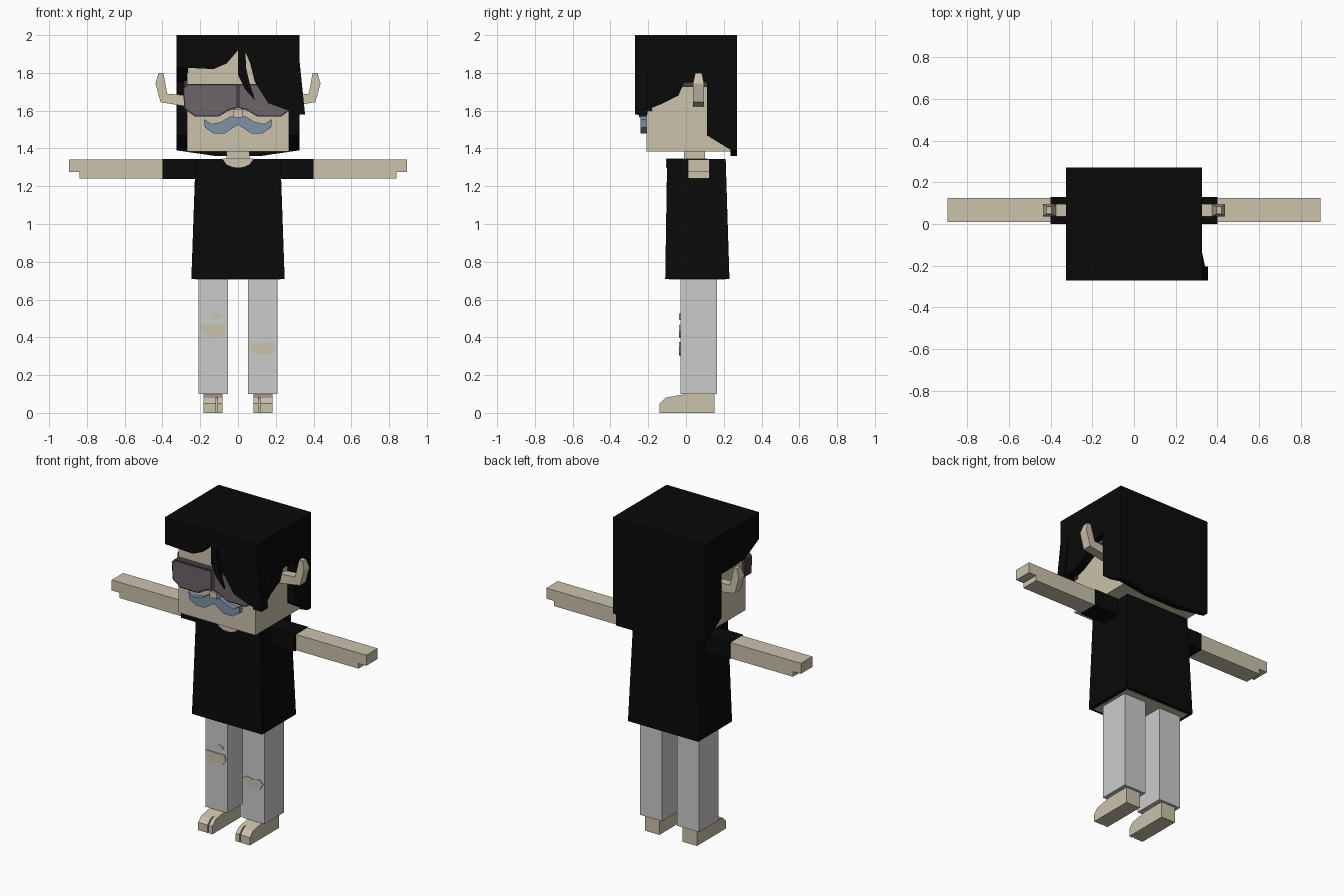
import bpy
import bmesh
from mathutils import Vector

cube = bpy.data.objects.get("Cube")
if cube:
    bpy.data.objects.remove(cube, do_unlink=True)


def material(name, r, g, b):
    m = bpy.data.materials.new(name)
    m.use_nodes = True
    m.diffuse_color = (r, g, b, 1)
    shader = next(n for n in m.node_tree.nodes if n.type == 'BSDF_PRINCIPLED')
    shader.inputs["Base Color"].default_value = (r, g, b, 1)
    shader.inputs["Roughness"].default_value = 0.8
    return m


SKIN = material("skin", 0.60, 0.54, 0.41)
BLACK = material("black", 0.003, 0.003, 0.003)
GREY = material("light grey cloth", 0.60, 0.60, 0.60)
LENS = material("smoky lens", 0.15, 0.125, 0.14)
FRAME = material("dark frame", 0.06, 0.05, 0.056)
BLUE = material("blue grey", 0.21, 0.29, 0.37)


def prism(name, outline, axis, lo, hi, mat):
    """Extrude a flat outline along x or y; outline is (y, z) or (x, z)."""
    bm = bmesh.new()
    place = (lambda a, b, d: (d, a, b)) if axis == 'x' else (lambda a, b, d: (a, d, b))
    near = [bm.verts.new(place(a, b, lo)) for a, b in outline]
    far = [bm.verts.new(place(a, b, hi)) for a, b in outline]
    bm.faces.new(near)
    bm.faces.new(far[::-1])
    n = len(near)
    for i in range(n):
        j = (i + 1) % n
        bm.faces.new((near[j], near[i], far[i], far[j]))
    bmesh.ops.recalc_face_normals(bm, faces=bm.faces)
    me = bpy.data.meshes.new(name)
    bm.to_mesh(me)
    bm.free()
    me.materials.append(mat)
    ob = bpy.data.objects.new(name, me)
    bpy.context.collection.objects.link(ob)
    return ob


def box(name, x, y, z, mat):
    return prism(name, [(x[0], z[0]), (x[1], z[0]), (x[1], z[1]), (x[0], z[1])],
                 'y', y[0], y[1], mat)


def mirrored(half):
    """Complete a half outline that starts and ends on the centre line."""
    return half + [(-x, z) for x, z in reversed(half) if abs(x) > 0.001]


def span(side, a, b):
    return sorted((side * a, side * b))


# Head and neck
box("head", (-0.27, 0.27), (-0.21, 0.24), (1.385, 1.96), SKIN)
box("neck", (-0.06, 0.06), (-0.01, 0.10), (1.30, 1.39), SKIN)
box("nose", (-0.025, 0.025), (-0.25, -0.2), (1.565, 1.605), SKIN)

# Hair: top, back, two sides and the swept fringe
box("hair_top", (-0.325, 0.325), (-0.27, 0.27), (1.94, 2.0), BLACK)
prism("hair_back", mirrored([(0, 1.36), (0.12, 1.36), (0.325, 1.39), (0.325, 2.0), (0, 2.0)]),
      'y', 0.235, 0.27, BLACK)

back_edge = [(0.11, 1.75), (0.11, 1.47), (0.24, 1.39), (0.27, 1.39), (0.27, 2.0), (-0.27, 2.0)]
hair_left = prism("hair_left_side", [(-0.27, 1.87), (-0.27, 1.58), (-0.13, 1.635),
                                     (-0.04, 1.68), (-0.01, 1.75)] + back_edge,
                  'x', 0.265, 0.325, BLACK)
for v in hair_left.data.vertices:
    if v.co.y < -0.2 and v.co.z < 1.7:
        v.co.x += 0.03
prism("hair_right_side", [(-0.27, 1.83), (-0.13, 1.76), (0, 1.75)] + back_edge,
      'x', -0.325, -0.265, BLACK)

prism("hair_fringe", [
    (-0.325, 2.0), (-0.325, 1.83), (-0.13, 1.82), (-0.06, 1.85), (0, 1.92),
    (0, 1.79), (0.04, 1.71), (0.09, 1.655), (0.06, 1.75), (0.042, 1.83), (0.04, 1.91),
    (0.065, 1.85), (0.09, 1.75), (0.16, 1.64), (0.27, 1.60), (0.355, 1.58),
    (0.325, 1.87), (0.325, 2.0)], 'y', -0.27, -0.205, BLACK)

# Goggles with a strap along each temple
prism("goggle_frame", mirrored([(0, 1.74), (0.27, 1.74), (0.29, 1.72), (0.285, 1.61), (0.23, 1.57),
                                (0.10, 1.57), (0.05, 1.60), (0, 1.615)]), 'y', -0.25, -0.18, FRAME)
lens = [(0.01, 1.733), (0.265, 1.733), (0.283, 1.715), (0.278, 1.615), (0.225, 1.577),
        (0.105, 1.577), (0.05, 1.61), (0.01, 1.622)]
for side, label in ((1, "left"), (-1, "right")):
    prism(label + "_lens", [(side * x, z) for x, z in lens], 'y', -0.257, -0.249, LENS)
    box(label + "_goggle_strap", span(side, 0.265, 0.285), (-0.2, 0.11), (1.725, 1.76), FRAME)

# Moustache
prism("moustache", mirrored([(0, 1.565), (0.04, 1.57), (0.09, 1.54), (0.14, 1.53), (0.18, 1.555),
                             (0.175, 1.51), (0.13, 1.48), (0.07, 1.48), (0, 1.525)]),
      'y', -0.24, -0.2, BLUE)

# Shirt, flared toward the hem
shirt = box("shirt", (-0.247, 0.247), (-0.11, 0.23), (0.71, 1.345), BLACK)
for v in shirt.data.vertices:
    if v.co.z > 1:
        v.co.x *= 0.91
        v.co.y = -0.10 if v.co.y < 0 else 0.21
box("lower_body", (-0.225, 0.225), (-0.09, 0.21), (0.707, 0.74), SKIN)
prism("collar_opening", mirrored([(0, 1.348), (0.085, 1.348), (0.06, 1.315), (0.03, 1.302), (0, 1.298)]),
      'y', -0.106, -0.099, SKIN)
box("neck_opening", (-0.08, 0.08), (-0.105, 0.11), (1.34, 1.348), SKIN)

# Limbs and ears, one set on each side
ear = [(0.26, 1.68), (0.375, 1.69), (0.395, 1.80), (0.42, 1.80), (0.437, 1.745), (0.41, 1.645), (0.26, 1.62)]
arm = [(0.39, 1.242), (0.84, 1.242), (0.84, 1.275), (0.895, 1.275), (0.895, 1.342), (0.39, 1.342)]
foot = [(0.15, 0), (0.15, 0.11), (0, 0.10), (-0.085, 0.085), (-0.085, 0)]
toe = [(-0.085, 0), (-0.085, 0.085), (-0.11, 0.08), (-0.14, 0.05), (-0.14, 0)]
for side, label in ((1, "left"), (-1, "right")):
    horn = prism(label + "_ear", [(side * x, z) for x, z in ear], 'y', 0.037, 0.095, SKIN)
    for v in horn.data.vertices:
        if v.co.z > 1.78:
            v.co.y = 0.066 + (v.co.y - 0.066) * 0.6
    box(label + "_sleeve", span(side, 0.2, 0.40), (0.0, 0.13), (1.238, 1.345), BLACK)
    prism(label + "_arm", [(side * x, z) for x, z in arm], 'y', 0.01, 0.125, SKIN)
    box(label + "_trouser_leg", span(side, 0.053, 0.208), (-0.03, 0.165), (0.10, 0.72), GREY)
    prism(label + "_foot", foot, 'x', *span(side, 0.082, 0.182), SKIN)
    prism(label + "_big_toe", toe, 'x', *span(side, 0.082, 0.108), SKIN)
    prism(label + "_toes", toe, 'x', *span(side, 0.116, 0.182), SKIN)

# Torn knee openings
holes = {
    "right_knee_hole": [(-0.2, 0.465), (-0.07, 0.465), (-0.062, 0.43), (-0.08, 0.405), (-0.155, 0.40), (-0.185, 0.42)],
    "right_small_hole": [(-0.145, 0.495), (-0.115, 0.525), (-0.085, 0.515), (-0.08, 0.50)],
    "left_knee_hole": [(0.06, 0.36), (0.09, 0.375), (0.13, 0.365), (0.175, 0.375), (0.2, 0.35),
                       (0.18, 0.315), (0.13, 0.305), (0.08, 0.32)],
}
for name, outline in holes.items():
    prism(name, outline, 'y', -0.036, -0.028, SKIN)
